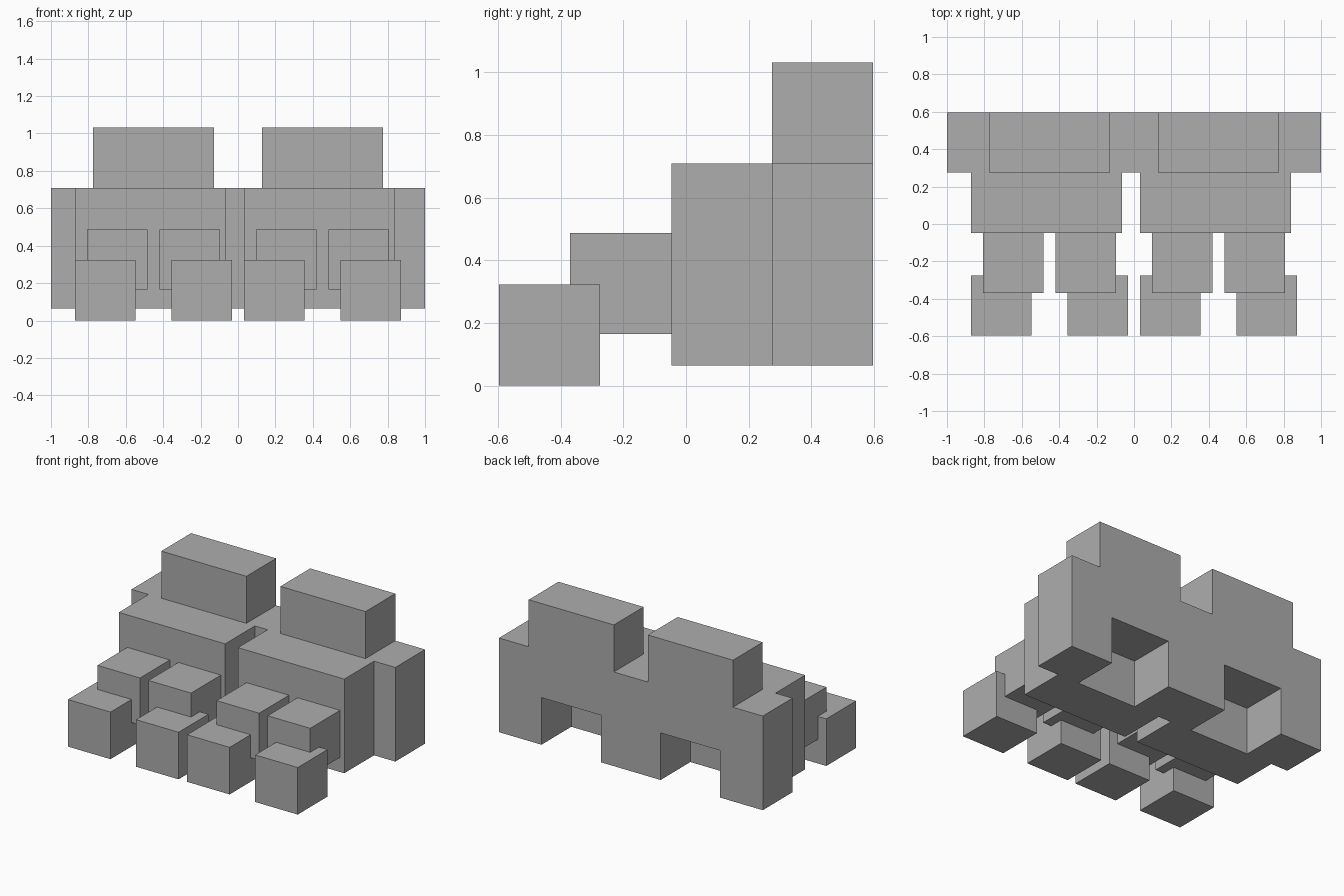
import bpy, bmesh

if "Cube" in bpy.data.objects:
    bpy.data.objects.remove(bpy.data.objects["Cube"])

U = 2 / 62  # grid unit: the model is 62 units wide

grey = bpy.data.materials.new("grey")
grey.diffuse_color = (0.42, 0.42, 0.42, 1)
grey.use_nodes = True
grey.node_tree.nodes["Principled BSDF"].inputs["Base Color"].default_value = grey.diffuse_color


def extrude_xz(name, outline, y0, y1):
    """Extrude an x/z outline (in grid units, counter-clockwise from the front) from y0 to y1."""
    bm = bmesh.new()
    face = bm.faces.new([bm.verts.new((x * U, y0, z * U)) for x, z in outline])
    new = bmesh.ops.extrude_face_region(bm, geom=[face])["geom"]
    verts = [v for v in new if isinstance(v, bmesh.types.BMVert)]
    bmesh.ops.translate(bm, verts=verts, vec=(0, y1 - y0, 0))
    bmesh.ops.recalc_face_normals(bm, faces=bm.faces)
    mesh = bpy.data.meshes.new(name)
    bm.to_mesh(mesh)
    bm.free()
    mesh.materials.append(grey)
    obj = bpy.data.objects.new(name, mesh)
    bpy.context.collection.objects.link(obj)
    return obj


def block(name, x0, x1, z0, z1, y0, y1):
    return extrude_xz(name, [(x0, z0), (x1, z0), (x1, z1), (x0, z1)], y0, y1)


Y_BACK, Y_WALL, Y_BODY = 0.597, 0.275, -0.047

# Back wall: two raised blocks on top, two notches underneath
half = [(7, 2), (7, 12), (21, 12), (21, 2), (31, 2), (31, 22),
        (24, 22), (24, 32), (4, 32), (4, 22)]
outline = half + [(-x, z) for x, z in reversed(half)]
extrude_xz("back_wall", outline, Y_WALL, Y_BACK)

# Two body blocks in front of the wall
block("body_left", -27, -2, 2, 22, Y_BODY, Y_WALL)
block("body_right", 1, 26, 2, 22, Y_BODY, Y_WALL)

# Upper and front rows of cubes
for i, x in enumerate((-25, -13, 3, 15)):
    block(f"middle_cube_{i + 1}", x, x + 10, 5.1, 15.1, -0.37, Y_BODY)
for i, x in enumerate((-27, -11, 1, 17)):
    block(f"front_cube_{i + 1}", x, x + 10, 0, 10, -0.597, -0.275)
